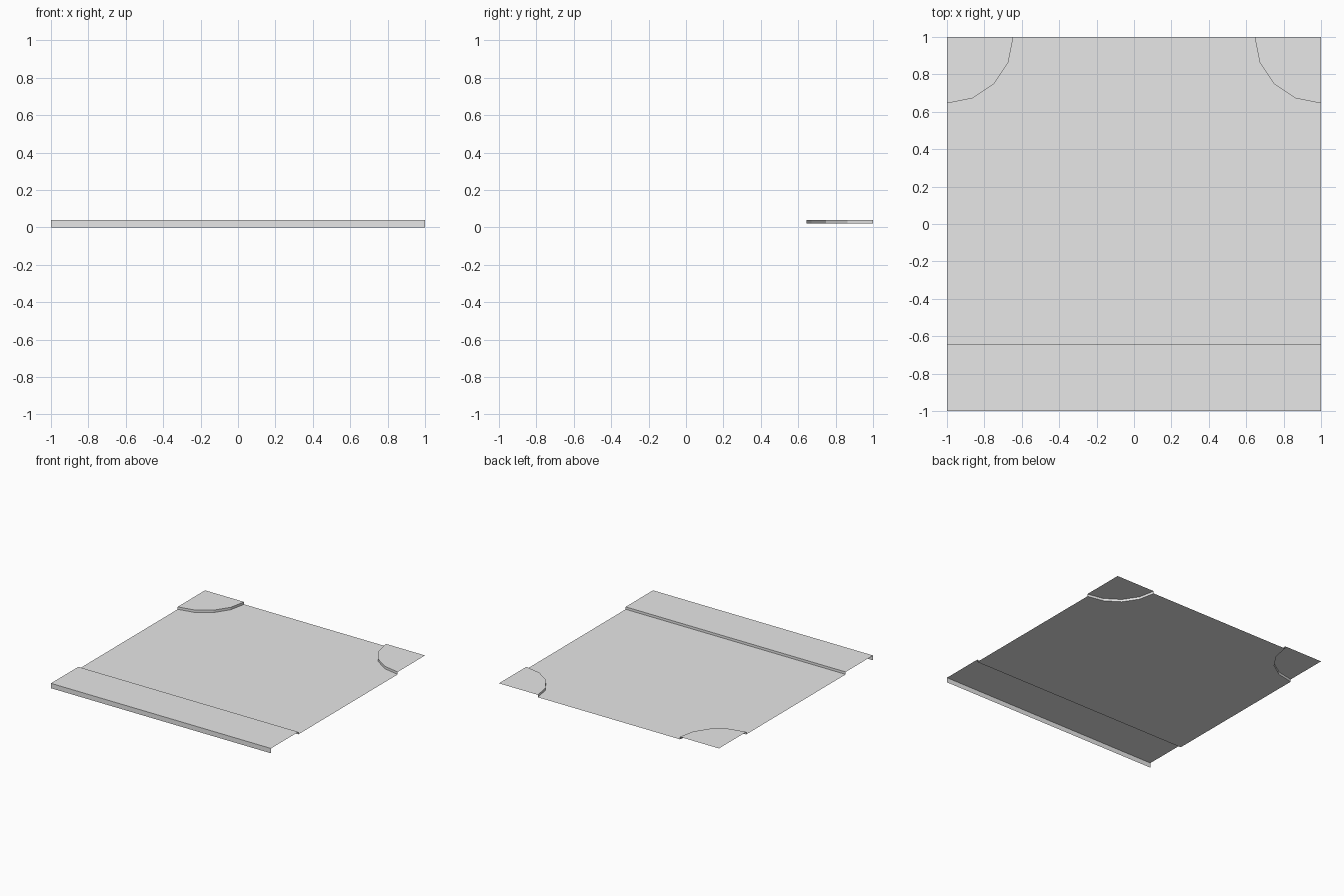
import bpy
import math

cube = bpy.data.objects.get("Cube")
if cube:
    bpy.data.objects.remove(cube)

HALF = 1.0        # half the tile width
KERB = 0.355      # pavement depth and corner radius
TOP = 0.04        # pavement height
ROAD = 0.02       # road height
STEPS = 4         # sides in each rounded corner

grey = bpy.data.materials.new("light grey")
grey.use_nodes = True
colour = (0.8, 0.8, 0.8, 1.0)
grey.diffuse_color = colour
grey.node_tree.nodes["Principled BSDF"].inputs["Base Color"].default_value = colour


def add_part(name, verts, faces):
    mesh = bpy.data.meshes.new(name)
    mesh.from_pydata(verts, [], faces)
    mesh.materials.append(grey)
    mesh.update()
    obj = bpy.data.objects.new(name, mesh)
    bpy.context.collection.objects.link(obj)
    return obj


def corner_arc(side):
    """Points around a back corner, from the side edge to the back edge."""
    angles = [math.pi / 2 * i / STEPS for i in range(STEPS + 1)]
    return [(side * (HALF - KERB * math.sin(a)), HALF - KERB * math.cos(a))
            for a in angles]


# Front pavement: outer wall, walking surface and kerb step swept across the tile
profile = [(-HALF, 0), (-HALF, TOP), (KERB - HALF, TOP), (KERB - HALF, ROAD)]
verts = [(x, y, z) for y, z in profile for x in (-HALF, HALF)]
faces = [(2 * i, 2 * i + 1, 2 * i + 3, 2 * i + 2) for i in range(len(profile) - 1)]
add_part("front_pavement", verts, faces)

# Road surface, cut out around the two back corners
outline = [(-HALF, KERB - HALF), (HALF, KERB - HALF)]
outline += corner_arc(1) + corner_arc(-1)[::-1]
add_part("road_surface", [(x, y, ROAD) for x, y in outline],
         [tuple(range(len(outline)))])

# Raised rounded pavement corners with their kerb steps
for side, label in ((1, "left"), (-1, "right")):
    arc = corner_arc(side)
    n = len(arc)
    verts = [(x, y, TOP) for x, y in arc] + [(x, y, ROAD) for x, y in arc]
    verts.append((side * HALF, HALF, TOP))
    faces = [tuple(range(n)) + (2 * n,)]
    faces += [(i + 1, i, n + i, n + i + 1) for i in range(n - 1)]
    # Keep the top facing up and the steps facing the road
    if side > 0:
        faces = [f[::-1] for f in faces]
    add_part("back_" + label + "_corner", verts, faces)
